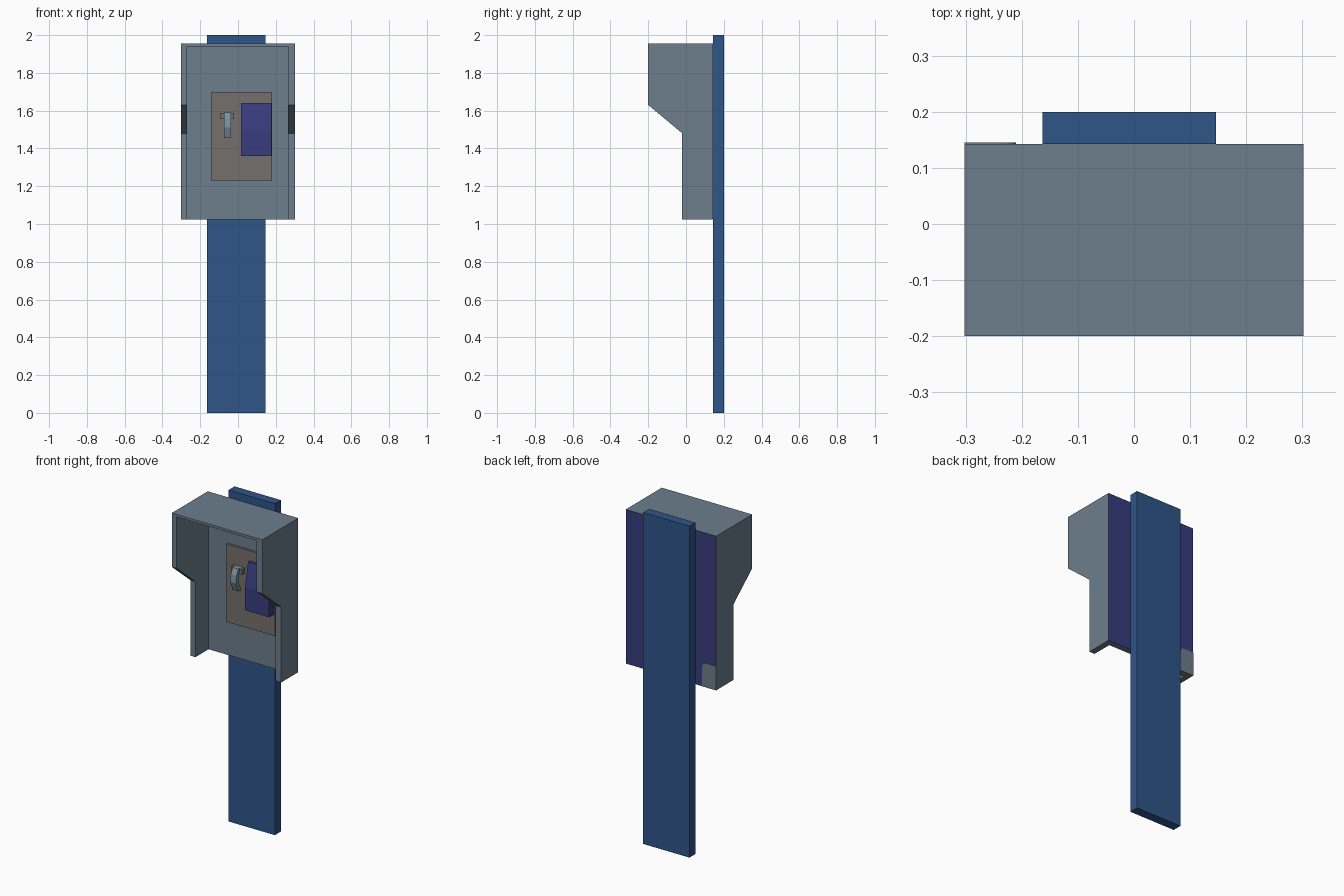
import bpy, bmesh, math

if "Cube" in bpy.data.objects:
    bpy.data.objects.remove(bpy.data.objects["Cube"])


def mat(name, rgb):
    m = bpy.data.materials.new(name)
    m.diffuse_color = (*rgb, 1)
    m.use_nodes = True
    m.node_tree.nodes["Principled BSDF"].inputs["Base Color"].default_value = m.diffuse_color
    return m


SLATE = mat("slate grey", (0.15, 0.209, 0.262))
BLUE = mat("post blue", (0.028, 0.09, 0.25))
NAVY = mat("navy", (0.04, 0.046, 0.205))
PLATE = mat("warm grey", (0.175, 0.16, 0.152))
PALE = mat("pale blue grey", (0.2, 0.29, 0.36))


def prism(name, pts, lo, hi, mats, axis="x"):
    """Extrude a profile: (y, z) points along x, or (x, z) points along y."""
    bm = bmesh.new()
    place = (lambda p, d: (d, p[0], p[1])) if axis == "x" else (lambda p, d: (p[0], d, p[1]))
    a = [bm.verts.new(place(p, lo)) for p in pts]
    b = [bm.verts.new(place(p, hi)) for p in pts]
    n = len(pts)
    bm.faces.new(a)
    bm.faces.new(b[::-1])
    for i in range(n):
        j = (i + 1) % n
        bm.faces.new((a[i], b[i], b[j], a[j]))
    bmesh.ops.recalc_face_normals(bm, faces=bm.faces)
    me = bpy.data.meshes.new(name)
    bm.to_mesh(me)
    bm.free()
    ob = bpy.data.objects.new(name, me)
    bpy.context.collection.objects.link(ob)
    for m in mats:
        me.materials.append(m)
    return ob


def box(name, x0, x1, y0, y1, z0, z1, m):
    return prism(name, [(y0, z0), (y1, z0), (y1, z1), (y0, z1)], x0, x1, [m])


# Flat upright post behind the booth
box("post", -0.163, 0.146, 0.143, 0.2, 0, 2, BLUE)

# Hood: stepped side profile, navy on its back, hollowed from front and below
hood = prism("hood", [(-0.2, 1.955), (0.143, 1.955), (0.143, 1.025),
                      (-0.02, 1.025), (-0.02, 1.48), (-0.2, 1.63)],
             -0.302, 0.302, [SLATE, NAVY])
for p in hood.data.polygons:
    p.material_index = 1 if p.normal.y > 0.9 else 0
cutter = box("hood_cutter", -0.27, 0.265, -0.6, 0.105, 0.8, 1.94, SLATE)
cutter.hide_render = True
mod = hood.modifiers.new("hollow", "BOOLEAN")
mod.operation = "DIFFERENCE"
mod.solver = "EXACT"
mod.object = cutter
bpy.context.view_layer.objects.active = hood
bpy.ops.object.modifier_apply(modifier="hollow")
bpy.data.objects.remove(cutter)

# Grey patch with one rounded corner, low on the back of the hood
patch = [(-0.302, 1.025), (-0.21, 1.025)]
patch += [(-0.235 + 0.025 * math.cos(t), 1.145 + 0.025 * math.sin(t))
          for t in (i * math.pi / 8 for i in range(5))]
patch += [(-0.302, 1.17)]
prism("back_patch", patch, 0.143, 0.145, [SLATE], axis="y")

# Face plate of the telephone
box("face_plate", -0.143, 0.181, 0.092, 0.105, 1.23, 1.70, PLATE)

# Dial box: slanted upper face, upright lower face
prism("dial_box", [(0.092, 1.36), (0.045, 1.36), (0.045, 1.50), (0.075, 1.64), (0.092, 1.64)],
      0.015, 0.177, [NAVY])

# Handset cradle and bent handset
box("cradle", -0.093, -0.02, 0.068, 0.092, 1.556, 1.588, PLATE)
prism("handset", [(0.092, 1.588), (0.055, 1.59), (0.038, 1.555), (0.034, 1.51), (0.055, 1.455),
                  (0.08, 1.455), (0.06, 1.51), (0.062, 1.552), (0.092, 1.56)],
      -0.075, -0.037, [PALE])
